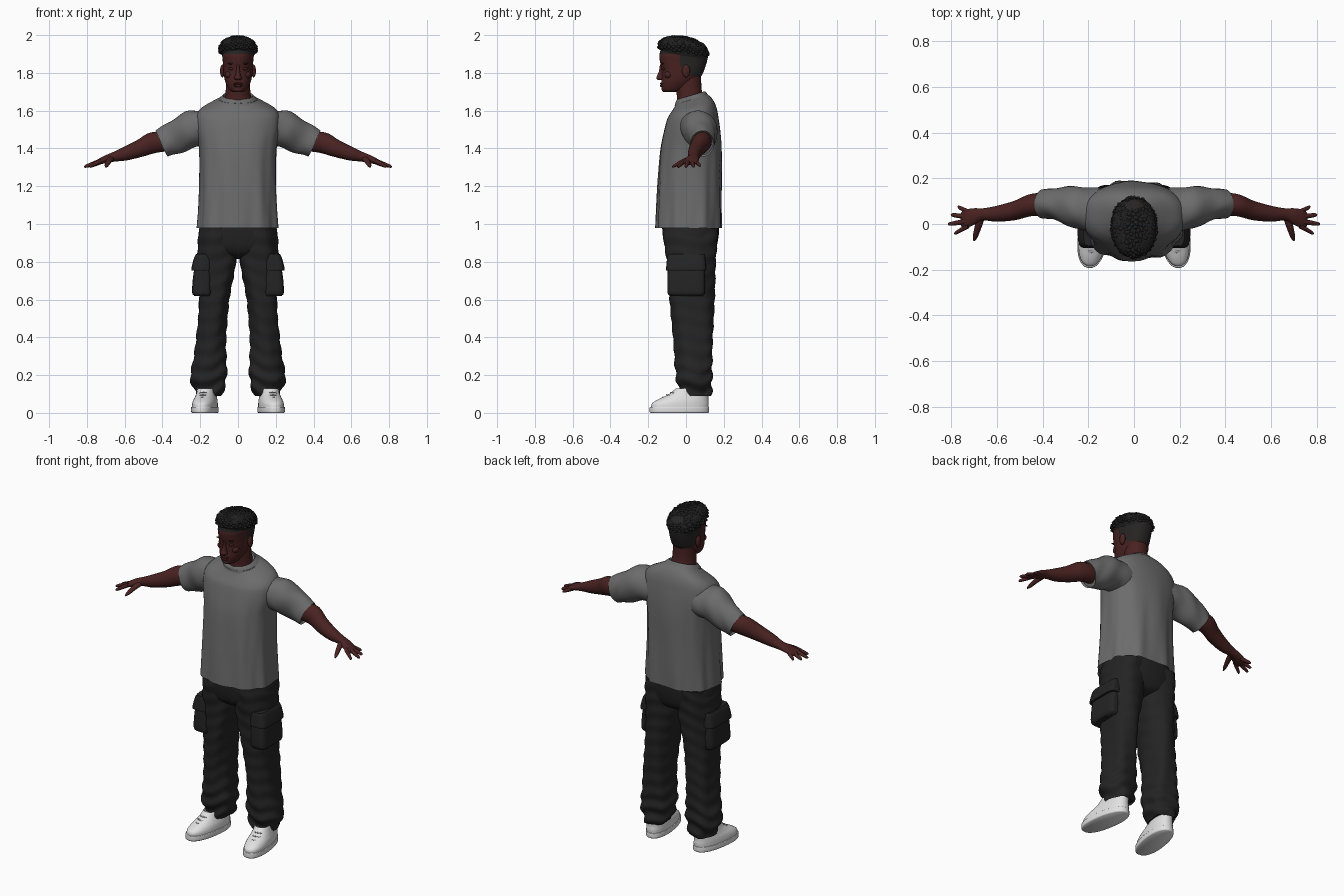
import bpy, bmesh, math, random
from mathutils import Vector, Matrix

if "Cube" in bpy.data.objects:
    bpy.data.objects.remove(bpy.data.objects["Cube"], do_unlink=True)
random.seed(4)
parts = []
X, Y, Z = Vector((1, 0, 0)), Vector((0, 1, 0)), Vector((0, 0, 1))


def material(name, r, g, b):
    m = bpy.data.materials.new(name)
    m.use_nodes = True
    m.diffuse_color = (r, g, b, 1)
    m.node_tree.nodes["Principled BSDF"].inputs["Base Color"].default_value = (r, g, b, 1)
    return m


SKIN = material("dark brown skin", .065, .016, .015)
LIPS = material("deep brown lips", .06, .012, .012)
HAIR = material("black hair", .014, .014, .014)
FADE = material("faded short hair", .02, .017, .017)
SHIRT = material("grey cotton", .15, .15, .15)
PANTS = material("black canvas", .017, .017, .017)
SHOE = material("white leather", .75, .75, .75)
LACE = material("pale grey lace", .5, .5, .5)


def finish(name, bm, mat, mirror=False):
    """Turn a bmesh into a smooth object, optionally mirrored across x."""
    bmesh.ops.recalc_face_normals(bm, faces=bm.faces[:])
    mesh = bpy.data.meshes.new(name)
    bm.to_mesh(mesh)
    bm.free()
    mesh.materials.append(mat)
    ob = bpy.data.objects.new(name, mesh)
    bpy.context.collection.objects.link(ob)
    if mirror:
        mod = ob.modifiers.new("mirror", 'MIRROR')
        mod.use_mirror_merge = False
    parts.append(ob)
    return ob


def add_loft(bm, stations, u, v, power=2, sides=32, steps=5, warp=None, hollow=0):
    """Skin smoothed stations (x, y, z, radius u, radius v) with superellipse rings."""
    s = [Vector(p) for p in stations]
    s = [2 * s[0] - s[1]] + s + [2 * s[-1] - s[-2]]
    path = []
    for i in range(1, len(s) - 2):
        a, b, c, d = s[i - 1:i + 3]
        for k in range(steps):
            t = k / steps
            path.append(b + (c - a) * (t / 2) + (2 * a - 5 * b + 4 * c - d) * (t * t / 2)
                        + (3 * b - 3 * c + d - a) * (t ** 3 / 2))
    path.append(s[-2])
    rings = []
    for x, y, z, ru, rv in path:
        ring = []
        for k in range(sides):
            a = math.tau * k / sides
            cu, sv = math.cos(a), math.sin(a)
            p = (Vector((x, y, z)) + u * ru * math.copysign(abs(cu) ** (2 / power), cu)
                 + v * rv * math.copysign(abs(sv) ** (2 / power), sv))
            if warp:
                warp(p, a)
            ring.append(bm.verts.new(p))
        rings.append(ring)
    for lo, hi in zip(rings, rings[1:]):
        for k in range(sides):
            n = (k + 1) % sides
            bm.faces.new((lo[k], lo[n], hi[n], hi[k]))
    caps = [bm.faces.new(rings[0][::-1]), bm.faces.new(rings[-1])]
    if hollow:
        bm.normal_update()
        bmesh.ops.recalc_face_normals(bm, faces=bm.faces[:])
        bmesh.ops.inset_individual(bm, faces=caps, thickness=hollow, depth=-hollow * 2)


def loft(name, mat, stations, u=X, v=Y, mirror=False, **kw):
    bm = bmesh.new()
    add_loft(bm, stations, u, v, **kw)
    return finish(name, bm, mat, mirror)


def stack(name, mat, rows, **kw):
    """Horizontal rings from rows (z, left x, right x, front y, back y) or (z, half width, front, back)."""
    rows = [r if len(r) == 5 else (r[0], -r[1], *r[1:]) for r in rows]
    st = [((a + b) / 2, (f + k) / 2, z, (b - a) / 2, (k - f) / 2) for z, a, b, f, k in rows]
    return loft(name, mat, st, **kw)


def blob(name, mat, centre, size, mirror=False):
    bm = bmesh.new()
    bmesh.ops.create_uvsphere(bm, u_segments=20, v_segments=12, radius=1,
                              matrix=Matrix.Translation(centre) @ Matrix.Diagonal((*size, 1)))
    return finish(name, bm, mat, mirror)


def push(p, a, d):
    p.x += math.cos(a) * d
    p.y += math.sin(a) * d


# Shirt: draped body with a neckline lower at the front
def drape(p, a):
    loose = max(0, 1.6 - p.z)
    push(p, a, .009 * loose * math.sin(9 * a + 4 * p.z) + .003 * loose * math.sin(17 * a - 5 * p.z))
    p.z += .3 * (p.y - .03) * min(1, max(0, (p.z - 1.56) / .1))


stack("shirt_body", SHIRT, [
    (.98, .215, -.16, .188), (1.1, .207, -.155, .188), (1.25, .202, -.147, .187),
    (1.4, .205, -.135, .187), (1.5, .222, -.115, .18), (1.57, .222, -.095, .17),
    (1.61, .195, -.077, .157), (1.64, .14, -.062, .137), (1.66, .1, -.052, .115),
    (1.675, .08, -.046, .1)], power=2.4, sides=80, warp=drape, hollow=.006)
stack("shirt_collar", SHIRT, [(1.65, .105, -.06, .118), (1.662, .099, -.057, .113),
                              (1.675, .086, -.053, .106), (1.682, .079, -.046, .099)],
      power=2.2, sides=48, warp=drape, hollow=.006)


def sleeve_fold(p, a):
    p.z += .004 * math.sin(45 * p.x + 2 * math.sin(a))
    p.y += .003 * math.sin(50 * p.x + 3 * a)


SLEEVE_UP = Vector((.42, 0, .91))
loft("sleeves", SHIRT, [
    (.14, .055, 1.5, .1, .115), (.24, .07, 1.5, .094, .1),
    (.33, .086, 1.46, .074, .087), (.405, .088, 1.423, .06, .076)],
    u=Y, v=SLEEVE_UP, mirror=True, warp=sleeve_fold, hollow=.006, steps=8)

# Arms and hands
ARM_UP = Vector((.34, 0, .94))
loft("arms", SKIN, [
    (.36, .088, 1.44, .05, .055), (.45, .083, 1.43, .049, .056), (.52, .06, 1.4, .043, .046),
    (.6, .045, 1.371, .035, .036), (.66, .042, 1.354, .027, .025), (.7, .033, 1.343, .036, .02),
    (.74, .022, 1.327, .041, .014), (.757, .02, 1.32, .03, .007)], u=Y, v=ARM_UP, mirror=True)

hand = bmesh.new()
for base, tip in [((.725, -.008, 1.335), (.787, -.042, 1.302)), ((.73, .012, 1.334), (.815, -.001, 1.302)),
                  ((.73, .032, 1.331), (.802, .04, 1.304)), ((.72, .05, 1.331), (.772, .075, 1.308))]:
    b, t = Vector(base), Vector(tip)
    add_loft(hand, [(*b.lerp(t, f), r, r) for f, r in [(0, .012), (.5, .0105), (.9, .008), (1, .003)]],
             Y, ARM_UP, sides=14, steps=3)
add_loft(hand, [(.672, .025, 1.347, .018, .015), (.685, -.02, 1.33, .015, .013),
                (.695, -.055, 1.312, .011, .01), (.7, -.074, 1.302, .004, .004)], X, Z, sides=14)
finish("fingers", hand, SKIN, True)


# Trousers: hips, legs with folds gathered at the ankle, cargo pockets
def crease(p, a):
    low = max(0, .32 - p.z) / .32
    push(p, a, (.0025 + .008 * low) * math.sin(75 * p.z + 2 * math.cos(a) + math.sin(3 * a))
         + .003 * math.sin(5 * a + 9 * p.z))


stack("trouser_hips", PANTS, [(.815, .03, -.03, .09), (.835, .11, -.08, .135), (.87, .2, -.108, .158),
                              (.93, .21, -.122, .172), (1.01, .2, -.128, .178)], power=2.4, sides=48)
stack("trouser_legs", PANTS, [
    (.09, .085, .215, -.03, .13), (.14, .07, .238, -.042, .135), (.2, .058, .25, -.053, .138),
    (.27, .06, .236, -.058, .14), (.4, .064, .221, -.066, .144), (.6, .048, .208, -.088, .15),
    (.78, .012, .212, -.1, .155), (.9, .004, .21, -.115, .165), (.98, .01, .2, -.122, .172)],
    power=2.4, sides=48, steps=10, mirror=True, warp=crease, hollow=.006)
stack("cargo_pockets", PANTS, [
    (.62, .14, .232, -.088, .09), (.64, .14, .243, -.098, .1), (.72, .14, .238, -.098, .1),
    (.8, .14, .225, -.094, .096)], power=5, mirror=True)
stack("pocket_flaps", PANTS, [
    (.755, .14, .246, -.105, .106), (.77, .14, .246, -.105, .106), (.82, .14, .233, -.1, .102),
    (.84, .14, .222, -.096, .098)], power=5, mirror=True)

# Shoes, toes turned slightly outward
HEEL, SIDE = Vector((-.157, .988, 0)), Vector((.988, .157, 0))


def shoe(name, rows, **kw):
    st = [(.175 - .157 * (y + .033), y, z, rx, ry) for z, y, rx, ry in rows]
    loft(name, SHOE, st, u=SIDE, v=HEEL, mirror=True, power=2.3, **kw)


shoe("shoe_soles", [(0, -.035, .062, .154), (.006, -.035, .067, .159), (.028, -.035, .067, .159),
                    (.032, -.035, .064, .156)])
shoe("shoe_uppers", [(.03, -.033, .063, .154), (.05, -.03, .062, .152), (.068, -.018, .059, .138),
                     (.085, 0, .054, .12), (.105, .02, .05, .103), (.13, .033, .047, .088)], hollow=.005)
laces = bmesh.new()
for k in range(3):
    y, z = -.122 + .021 * k, .083 + .013 * k
    x = .175 - .157 * (y + .033)
    add_loft(laces, [(x - .024, y + .006, z - .004, .004, .003), (x, y, z, .004, .003),
                     (x + .024, y + .013, z - .004, .004, .003)], Y, Z, sides=8)
finish("shoe_laces", laces, LACE, True)

# Neck and head, with the clipped hair coloured by region
stack("neck", SKIN, [(1.6, .085, -.05, .1), (1.67, .07, -.048, .092), (1.72, .064, -.052, .082),
                     (1.8, .06, -.04, .08)])
head = stack("head", SKIN, [
    (1.698, .026, -.112, -.05), (1.71, .045, -.126, -.01), (1.745, .064, -.131, .04),
    (1.785, .075, -.128, .082), (1.825, .079, -.13, .1), (1.865, .081, -.139, .112),
    (1.9, .083, -.14, .116), (1.95, .072, -.12, .1), (1.975, .03, -.06, .05)],
    power=2.2, sides=48, steps=8)
head.data.materials.append(FADE)
for f in head.data.polygons:
    c = f.center
    if c.z > 1.9 or (c.y > -.025 and c.z > 1.835) or (c.y > .02 and c.z > 1.785):
        f.material_index = 1

stack("nose", SKIN, [(1.845, .008, -.138, -.11), (1.81, .01, -.143, -.11), (1.785, .015, -.153, -.11),
                     (1.772, .021, -.157, -.11), (1.762, .015, -.148, -.11)], sides=20)
blob("upper_lip", LIPS, (0, -.128, 1.743), (.027, .01, .006))
blob("lower_lip", LIPS, (0, -.127, 1.731), (.023, .011, .007))
blob("chin", SKIN, (0, -.113, 1.713), (.026, .016, .015))
blob("eyelids", LIPS, (.033, -.114, 1.822), (.017, .012, .008), True)
blob("eyebrows", HAIR, (.036, -.124, 1.849), (.021, .007, .004), True)
blob("cheekbones", SKIN, (.046, -.092, 1.79), (.022, .022, .02), True)
blob("ears", SKIN, (.083, .0, 1.81), (.012, .021, .034), True)

# Curly top hair: a tilted core covered in small tight curls
TILT = Vector((0, .985, -.15))
loft("hair_core", HAIR, [
    (0, -.01, 1.89, .084, .122), (0, -.012, 1.915, .093, .129), (0, -.014, 1.945, .095, .127),
    (0, -.015, 1.972, .075, .095), (0, -.015, 1.988, .04, .05), (0, -.015, 1.991, .01, .012)],
    v=TILT, power=2.2)
curls = bmesh.new()
count = 230
for k in range(count):
    h = 1 - 1.15 * (k + .5) / count
    r, a = math.sqrt(1 - h * h), 2.4 * k
    y = .127 * r * math.sin(a)
    spot = Vector((.094 * r * math.cos(a), y - .014, 1.921 + .068 * h - .15 * y))
    size = random.uniform(.009, .013)
    turn = Matrix.Rotation(random.uniform(0, 3), 4, 'Z')
    bmesh.ops.create_icosphere(curls, subdivisions=2, radius=size,
                               matrix=Matrix.Translation(spot) @ turn @ Matrix.Diagonal((1.25, .8, .8, 1)))
finish("hair_curls", curls, HAIR)

# Smooth shading with crisp hems and edges
bpy.ops.object.select_all(action='DESELECT')
for ob in parts:
    ob.select_set(True)
bpy.context.view_layer.objects.active = parts[0]
bpy.ops.object.shade_smooth_by_angle(angle=math.radians(50))
